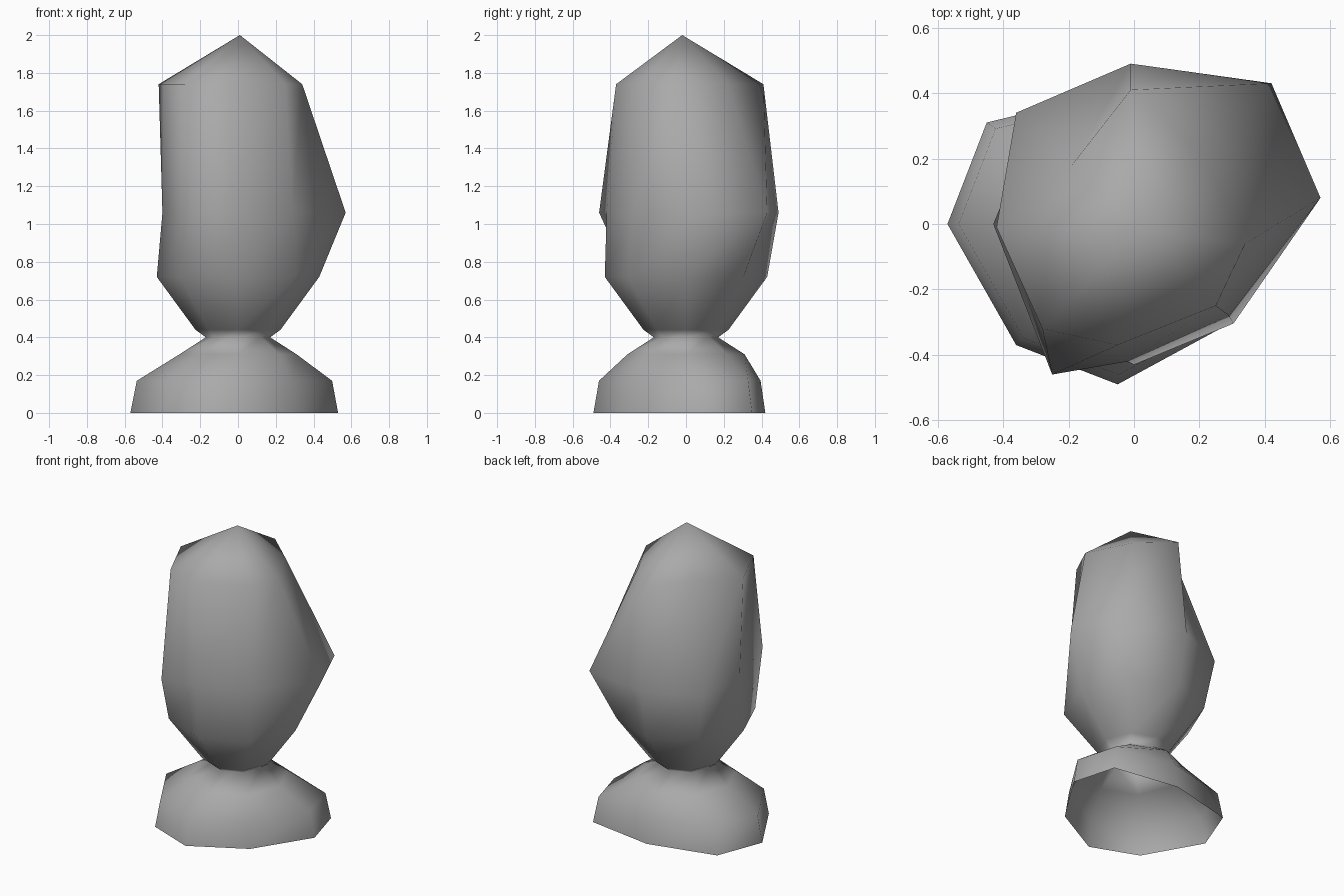
import bpy
import bmesh
from math import cos, sin, tau

SIDES = 8


def circle_ring(radius):
    """Even ring of points, starting at +x and running counter-clockwise."""
    return [(radius * cos(tau * i / SIDES), radius * sin(tau * i / SIDES)) for i in range(SIDES)]


def scaled_ring(ring, factor):
    return [(x * factor, y * factor) for x, y in ring]


def make_material(name, colour):
    material = bpy.data.materials.new(name)
    material.use_nodes = True
    material.diffuse_color = colour
    shader = next(n for n in material.node_tree.nodes if n.type == "BSDF_PRINCIPLED")
    shader.inputs["Base Color"].default_value = colour
    return material


def loft(name, sections, tip, material):
    """Skin the stacked sections, open at the bottom and closed by the tip."""
    mesh_builder = bmesh.new()
    loops = [[mesh_builder.verts.new((x, y, height)) for x, y in ring] for height, ring in sections]
    for lower, upper in zip(loops, loops[1:]):
        for i in range(SIDES):
            j = (i + 1) % SIDES
            mesh_builder.faces.new((lower[i], lower[j], upper[j], upper[i]))
    peak = mesh_builder.verts.new(tip)
    top = loops[-1]
    for i in range(SIDES):
        mesh_builder.faces.new((top[i], top[(i + 1) % SIDES], peak))
    for face in mesh_builder.faces:
        face.smooth = True
    mesh = bpy.data.meshes.new(name)
    mesh_builder.to_mesh(mesh)
    mesh_builder.free()
    mesh.materials.append(material)
    shape = bpy.data.objects.new(name, mesh)
    bpy.context.collection.objects.link(shape)
    return shape


default_cube = bpy.data.objects.get("Cube")
if default_cube:
    bpy.data.objects.remove(default_cube, do_unlink=True)

stone_grey = make_material("stone grey", (0.4, 0.4, 0.4, 1))

# Uneven outlines of the foot, the widest part and the shoulder
foot = [(.53, .06), (.45, .35), (0, .42), (-.45, .31),
        (-.57, 0), (-.36, -.37), (-.05, -.49), (.3, -.3)]
belly = [(.57, .08), (.42, .43), (-.01, .49), (-.36, .34),
         (-.4, 0), (-.25, -.46), (-.02, -.42), (.29, -.28)]
shoulder = [(.34, -.06), (.2, .22), (-.01, .41), (-.19, .18),
            (-.42, -.01), (-.28, -.32), (-.05, -.37), (.25, -.25)]

# Hollow foot, pinched neck and faceted body, from the ground up
sections = [
    (0, foot),
    (.17, scaled_ring(foot, .94)),
    (.31, circle_ring(.31)),
    (.4, circle_ring(.17)),
    (.44, circle_ring(.225)),
    (.72, circle_ring(.43)),
    (1.06, belly),
    (1.74, shoulder),
]
loft("stone_pillar", sections, (.01, -.02, 2), stone_grey)
